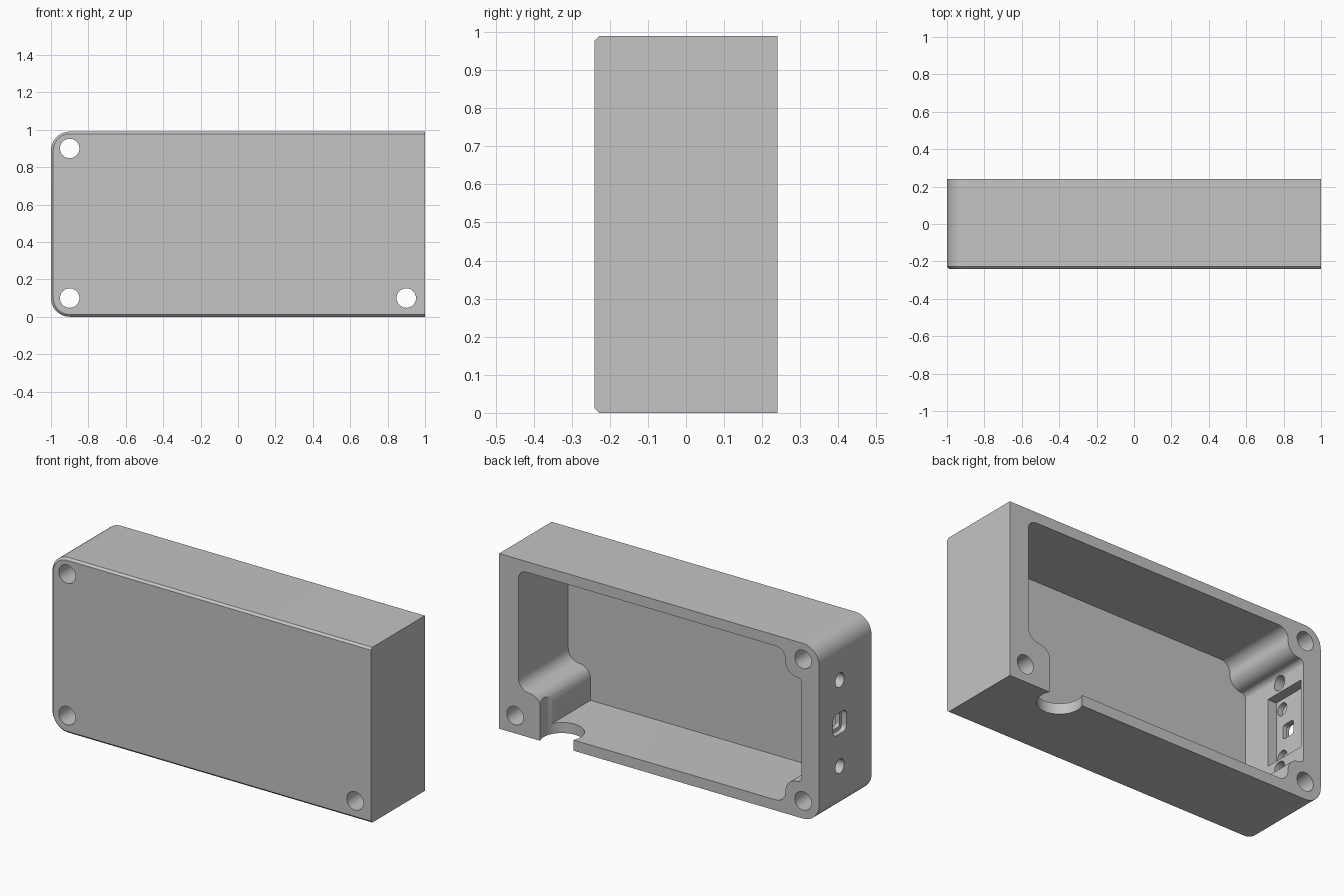
import bpy, bmesh, math
from mathutils import Vector

cube = bpy.data.objects.get("Cube")
if cube:
    bpy.data.objects.remove(cube, do_unlink=True)

H = 0.99          # height
D = 0.24          # half depth
CH = 0.012        # front chamfer
MID = H / 2

grey = bpy.data.materials.new("plain grey")
grey.use_nodes = True
grey.diffuse_color = (0.55, 0.55, 0.55, 1)
grey.node_tree.nodes["Principled BSDF"].inputs["Base Color"].default_value = grey.diffuse_color


def fillet(corners, seg=10):
    """Turn (u, v, radius) corners into a rounded outline."""
    out = []
    for i, (u, v, r) in enumerate(corners):
        p = Vector((u, v))
        if r == 0:
            out.append(p)
            continue
        a = (Vector(corners[i - 1][:2]) - p).normalized()
        b = (Vector(corners[(i + 1) % len(corners)][:2]) - p).normalized()
        # right-angled corners: the centre sits on the diagonal
        c = p + (a + b) * r
        for k in range(seg + 1):
            t = k / seg * math.pi / 2
            out.append(c - b * r * math.cos(t) - a * r * math.sin(t))
    return out


def circle(u, v, r, n=40):
    return [Vector((u + r * math.cos(2 * math.pi * k / n),
                    v + r * math.sin(2 * math.pi * k / n))) for k in range(n)]


def box(u0, u1, v0, v1, r=0):
    return fillet([(u0, v0, r), (u1, v0, r), (u1, v1, r), (u0, v1, r)])


def loft(name, axis, sections):
    """Skin outlines of equal length placed along an axis."""
    place = {"x": lambda p, t: (t, p.x, p.y),
             "y": lambda p, t: (p.x, t, p.y),
             "z": lambda p, t: (p.x, p.y, t)}[axis]
    bm = bmesh.new()
    rings = [[bm.verts.new(place(p, t)) for p in pts] for pts, t in sections]
    n = len(rings[0])
    for lo, hi in zip(rings, rings[1:]):
        for i in range(n):
            j = (i + 1) % n
            bm.faces.new((lo[i], lo[j], hi[j], hi[i]))
    bm.faces.new(rings[0])
    bm.faces.new(rings[-1])
    bmesh.ops.recalc_face_normals(bm, faces=bm.faces)
    me = bpy.data.meshes.new(name)
    bm.to_mesh(me)
    bm.free()
    me.materials.append(grey)
    ob = bpy.data.objects.new(name, me)
    bpy.context.collection.objects.link(ob)
    return ob


def cut(target, pts, axis, a, b):
    cutter = loft("cutter", axis, [(pts, a), (pts, b)])
    cutter.hide_render = True
    mod = target.modifiers.new("cut", "BOOLEAN")
    mod.operation, mod.solver, mod.object = "DIFFERENCE", "EXACT", cutter
    bpy.context.view_layer.objects.active = target
    bpy.ops.object.modifier_apply(modifier=mod.name)
    bpy.data.objects.remove(cutter, do_unlink=True)


# Shell: rounded at one end, square at the other, chamfered front rim
def outline(c):
    return fillet([(-1 + c, c, 0.1 - c), (1, c, 0), (1, H - c, 0), (-1 + c, H - c, 0.1 - c)])


shell = loft("enclosure_shell", "y", [(outline(CH), -D), (outline(0), CH - D), (outline(0), D)])

# Cavity open at the back, stepping around the screw bosses
cavity = fillet([
    (0.88, 0.93, 0.05),
    (0.88, 0.25, 0.07), (0.74, 0.25, 0.07), (0.74, 0.06, 0),
    (-0.79, 0.06, 0.06), (-0.79, 0.2, 0.07), (-0.89, 0.2, 0.03),
    (-0.89, H - 0.2, 0.03), (-0.79, H - 0.2, 0.07), (-0.79, 0.93, 0.06),
])
cut(shell, cavity, "y", -0.205, D + 0.1)

# Screw holes through the depth
for x, z in ((-0.9, 0.1), (-0.9, 0.9), (0.9, 0.1)):
    cut(shell, circle(x, z, 0.052), "y", -0.5, 0.5)

# Round cable notch in the floor
cut(shell, circle(0.64, 0.193, 0.115, 48), "z", -0.1, 0.4)

# Connector pocket inside the end wall
cut(shell, box(-0.035, 0.22, MID - 0.19, MID + 0.19), "x", -0.945, -0.8)

# Port: outer recess and inner opening
PY = 0.055
cut(shell, box(PY - 0.06, PY + 0.06, MID - 0.06, MID + 0.06, 0.03), "x", -1.1, -0.97)
cut(shell, box(PY - 0.04, PY + 0.04, MID - 0.04, MID + 0.04, 0.015), "x", -1.1, -0.8)

# End wall screw holes and blind locating pits
for s in (-1, 1):
    cut(shell, circle(PY, MID + s * 0.243, 0.04, 32), "x", -1.1, -0.8)
    cut(shell, circle(0.01, MID + s * 0.135, 0.035, 32), "x", -0.975, -0.9)

bpy.ops.object.select_all(action="DESELECT")
shell.select_set(True)
bpy.context.view_layer.objects.active = shell
bpy.ops.object.shade_smooth_by_angle(angle=math.radians(30))
